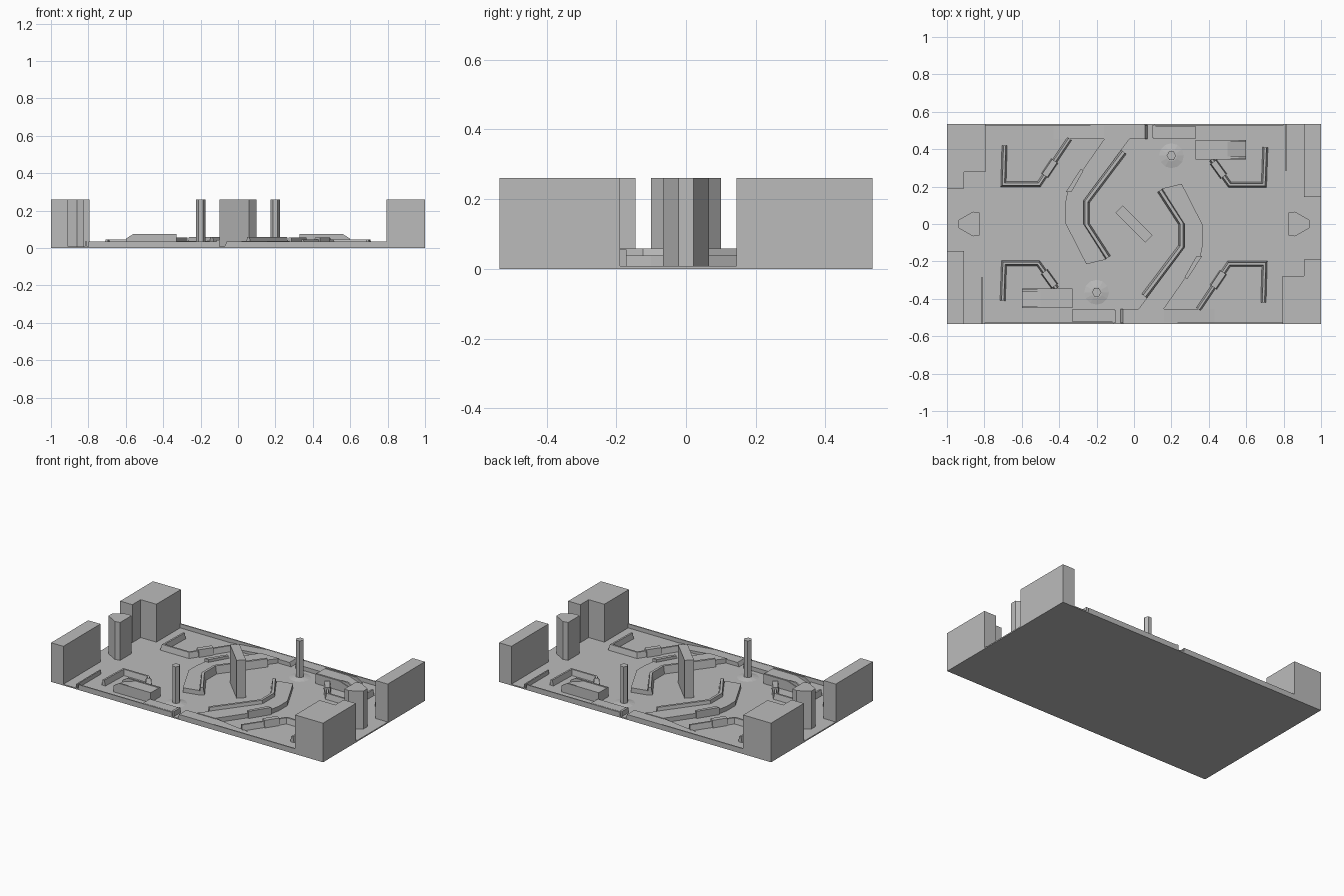
import bpy
import bmesh
import math
from mathutils import Vector, Matrix

if "Cube" in bpy.data.objects:
    bpy.data.objects.remove(bpy.data.objects["Cube"], do_unlink=True)

grey = bpy.data.materials.new("stone grey")
grey.use_nodes = True
grey.diffuse_color = (0.5, 0.5, 0.5, 1)
grey.node_tree.nodes["Principled BSDF"].inputs["Base Color"].default_value = (0.5, 0.5, 0.5, 1)

FLOOR = 0.008
TALL = 0.26
HALF_Y = 0.535


def finish(name, bm, paired=True):
    """Make the object, plus its half-turn twin across the centre."""
    bmesh.ops.recalc_face_normals(bm, faces=bm.faces)
    mesh = bpy.data.meshes.new(name)
    bm.to_mesh(mesh)
    bm.free()
    mesh.materials.append(grey)
    for i in range(2 if paired else 1):
        ob = bpy.data.objects.new(name + ("_twin" if i else ""), mesh)
        ob.rotation_euler.z = math.pi * i
        bpy.context.collection.objects.link(ob)


def loft(name, rings, paired=True):
    """Skin equal-length rings of points and cap both ends."""
    bm = bmesh.new()
    loops = [[bm.verts.new(p) for p in ring] for ring in rings]
    n = len(loops[0])
    for a, b in zip(loops, loops[1:]):
        for i in range(n):
            j = (i + 1) % n
            bm.faces.new((a[i], a[j], b[j], b[i]))
    bm.faces.new(loops[0])
    bm.faces.new(loops[-1])
    finish(name, bm, paired)


def prism(name, outline, top, bottom=0.002, paired=True):
    loft(name, [[(x, y, z) for x, y in outline] for z in (bottom, top)], paired)


def box(name, x0, x1, y0, y1, top, paired=True, bottom=0.002):
    prism(name, [(x0, y0), (x1, y0), (x1, y1), (x0, y1)], top, bottom, paired)


def side_profile(name, profile, y0, y1):
    loft(name, [[(x, y, z) for x, z in profile] for y in (y0, y1)])


def sweep(name, path, base, crest, height):
    """Low wall with battered sides and mitred corners along a path."""
    pts = [Vector(p) for p in path]
    section = [(-base / 2, FLOOR / 2), (base / 2, FLOOR / 2), (crest / 2, height), (-crest / 2, height)]
    rings = []
    for i, p in enumerate(pts):
        before = (p - pts[i - 1]).normalized() if i else (pts[1] - p).normalized()
        after = (pts[i + 1] - p).normalized() if i < len(pts) - 1 else before
        side = Vector((-before.y - after.y, before.x + after.x)).normalized()
        side /= side.dot(Vector((-after.y, after.x)))
        rings.append([(p.x + side.x * o, p.y + side.y * o, z) for o, z in section])
    loft(name, rings)


def tapered(name, x, y, r0, r1, z0, z1, sides):
    bm = bmesh.new()
    bmesh.ops.create_cone(bm, cap_ends=True, segments=sides, radius1=r0, radius2=r1, depth=z1 - z0,
                          matrix=Matrix.Translation((x, y, (z0 + z1) / 2)) @ Matrix.Rotation(math.pi / 6, 4, 'Z'))
    finish(name, bm)


# Floor and thin border rims
box("floor", -1, 1, -HALF_Y, HALF_Y, FLOOR, paired=False, bottom=0)
box("long_rim_left_part", -0.8, -0.11, -HALF_Y, -0.527, 0.035)
box("long_rim_right_part", -0.06, 0.8, -HALF_Y, -0.527, 0.035)
box("short_rim", -0.817, -0.808, -HALF_Y, -0.285, 0.035)

# Tall corner blocks
prism("large_corner_block", [(-1, HALF_Y), (-1, 0.19), (-0.91, 0.19), (-0.91, 0.278),
                             (-0.795, 0.278), (-0.795, HALF_Y)], TALL)
box("narrow_corner_block", -1, -0.91, -HALF_Y, -0.145, TALL)

# Tall free-standing pillars
prism("end_pillar", [(0.825, 0.06), (0.86, 0.066), (0.937, 0.022), (0.937, -0.022),
                     (0.86, -0.066), (0.825, -0.06)], TALL)
prism("centre_slab", [(-0.06, 0.1), (0.1, -0.06), (0.06, -0.1), (-0.1, 0.06)], TALL, paired=False)
tapered("thin_pillar", 0.2, 0.365, 0.025, 0.025, FLOOR / 2, TALL, 6)
tapered("thin_pillar_mound", 0.2, 0.365, 0.085, 0.03, FLOOR / 2, 0.016, 12)

# Raised walkways curving round the centre, with battered inner walls
prism("arc_walkway", [(-0.155, 0.46), (-0.355, 0.175), (-0.37, 0.1), (-0.37, 0.01), (-0.255, -0.215),
                      (-0.15, -0.19), (-0.27, 0.0), (-0.27, 0.125), (-0.02, 0.46)], 0.038)
sweep("arc_wall", [(-0.055, 0.385), (-0.255, 0.12), (-0.255, -0.002), (-0.14, -0.18)], 0.036, 0.016, 0.058)
prism("arc_wall_box", [(-0.365, 0.17), (-0.285, 0.295), (-0.27, 0.285), (-0.335, 0.17)], 0.056)

# Bent cover walls near the corners, each with a thicker middle box
covers = {
    "long": [(-0.692, 0.42), (-0.698, 0.213), (-0.508, 0.213), (-0.345, 0.455)],
    "short": [(-0.702, -0.41), (-0.695, -0.21), (-0.512, -0.21), (-0.415, -0.345)],
}
for label, path in covers.items():
    sweep(label + "_cover_wall", path, 0.03, 0.012, 0.045)
    corner, tip = Vector(path[2]), Vector(path[3])
    run = (tip - corner).normalized()
    start = corner + run * 0.055
    sweep(label + "_cover_box", [start, start + run * 0.095], 0.044, 0.032, 0.056)

# Ramped platforms with side rails
side_profile("ramp_platform", [(-0.6, 0.002), (-0.33, 0.002), (-0.33, 0.072), (-0.5, 0.072), (-0.6, 0.04)],
             -0.45, -0.345)
rail = [(-0.6, 0.002), (-0.33, 0.002), (-0.33, 0.075), (-0.56, 0.075), (-0.6, 0.05)]
for y in (-0.445, -0.355):
    side_profile("ramp_rail", rail, y - 0.005, y + 0.005)

# Border ledges either side of the small gap
box("border_ledge", -0.33, -0.105, -0.525, -0.455, 0.035)
box("gap_curb", -0.115, -0.1, -0.53, -0.46, 0.042)
side_profile("sloping_ledge", [(-0.075, 0.002), (-0.06, 0.034), (0.16, 0.034), (0.45, 0.006), (0.45, 0.002)],
             -0.53, -0.455)
